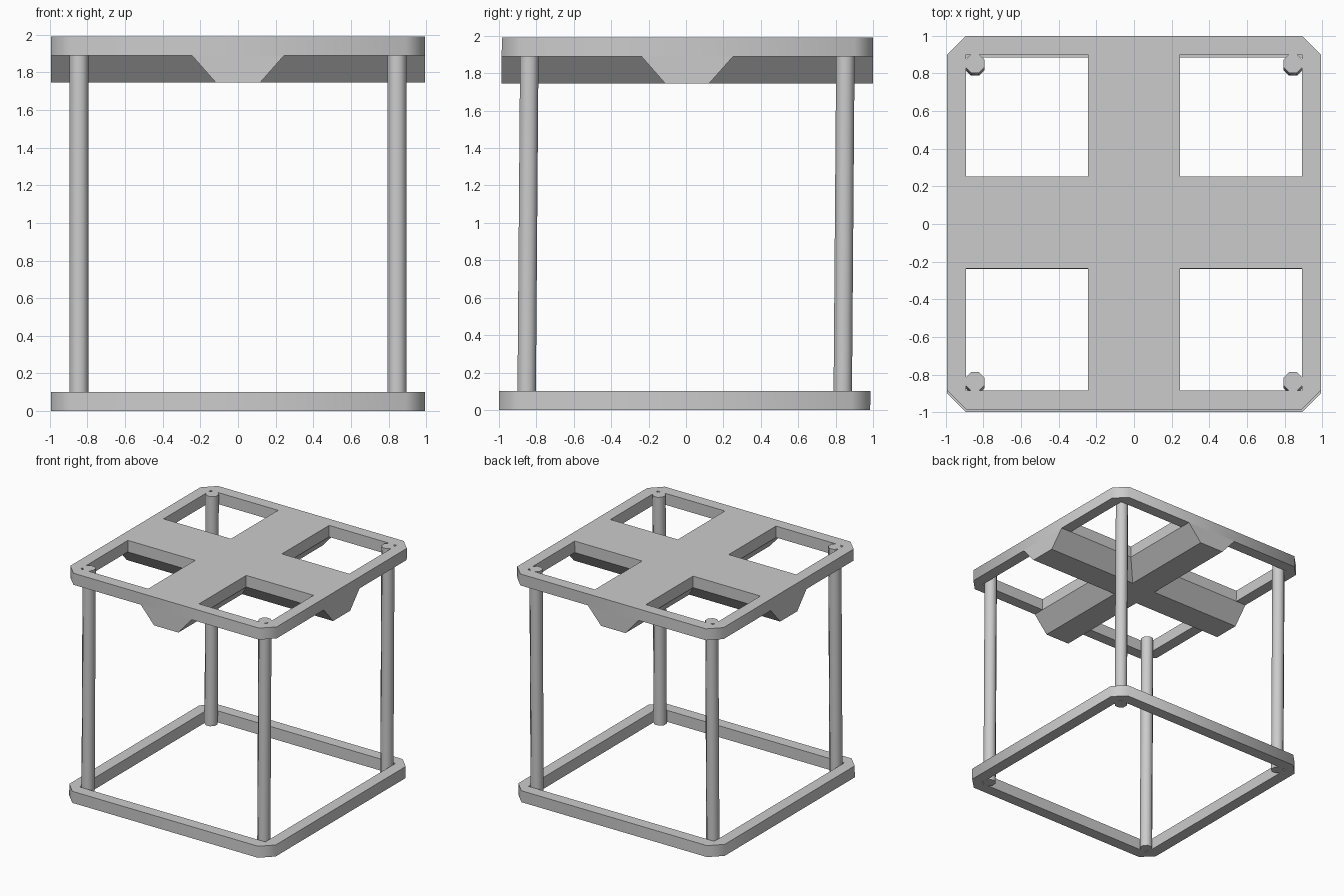
import bpy, bmesh
from math import radians, pi
from mathutils import Matrix

if "Cube" in bpy.data.objects:
    bpy.data.objects.remove(bpy.data.objects["Cube"])

HALF, INNER = 0.9925, 0.893      # outer and inner half width of the frames
BAR = 0.245                      # half width of the cross on the top
RIB = 0.117                      # half width of the rib underside
TOP, THICK, RIB_Z = 1.99, 0.10, 1.745
LEG, LEG_R = 0.845, 0.0533

# The whole stand leans very slightly towards the back
LEAN = Matrix.Identity(4)
LEAN[1][2], LEAN[1][3] = 0.0078, -0.0076


def add(name, mesh, smooth=True):
    mesh.transform(LEAN)
    obj = bpy.data.objects.new(name, mesh)
    bpy.context.collection.objects.link(obj)
    bpy.ops.object.select_all(action='DESELECT')
    obj.select_set(True)
    bpy.context.view_layer.objects.active = obj
    if smooth:
        bpy.ops.object.shade_smooth_by_angle(angle=radians(46))
    return obj


def rect(x0, y0, x1, y1):
    return [(x0, y0), (x1, y0), (x1, y1), (x0, y1)]


def plate(name, loops, z0, z1):
    """Flat plate from an outline and hole loops."""
    curve = bpy.data.curves.new(name, 'CURVE')
    curve.dimensions, curve.fill_mode = '2D', 'BOTH'
    curve.extrude = (z1 - z0) / 2
    for pts in loops:
        s = curve.splines.new('POLY')
        s.points.add(len(pts) - 1)
        for p, (x, y) in zip(s.points, pts):
            p.co = (x, y, 0, 1)
        s.use_cyclic_u = True
    tmp = bpy.data.objects.new(name + "_outline", curve)
    bpy.context.collection.objects.link(tmp)
    dg = bpy.context.evaluated_depsgraph_get()
    mesh = bpy.data.meshes.new_from_object(tmp.evaluated_get(dg))
    bpy.data.objects.remove(tmp)
    mesh.transform(Matrix.Translation((0, 0, (z0 + z1) / 2)))
    bm = bmesh.new()
    bm.from_mesh(mesh)
    bmesh.ops.remove_doubles(bm, verts=bm.verts, dist=1e-4)
    bmesh.ops.recalc_face_normals(bm, faces=bm.faces)
    bm.to_mesh(mesh)
    bm.free()
    return add(name, mesh)


# Base ring and top deck share a chamfered outline
H, C = HALF, INNER
outline = [(C, -H), (H, -C), (H, C), (C, H), (-C, H), (-H, C), (-H, -C), (-C, -H)]
plate("base_frame", [outline, rect(-C, -C, C, C)], 0, THICK)
spans = [(-C, -BAR), (BAR, C)]
windows = [rect(x0, y0, x1, y1) for x0, x1 in spans for y0, y1 in spans]
plate("top_deck", [outline] + windows, TOP - THICK, TOP)


# Tapered cross rib under the deck, lofted between two cross outlines
def cross(w):
    pts, arm = [], [(H, -w), (H, w), (w, w)]
    for _ in range(4):
        pts += arm
        arm = [(-y, x) for x, y in arm]
    return pts


bm = bmesh.new()
low = [bm.verts.new((x, y, RIB_Z)) for x, y in cross(RIB)]
high = [bm.verts.new((x, y, TOP - THICK)) for x, y in cross(BAR)]
for i in range(12):
    j = (i + 1) % 12
    bm.faces.new((low[i], low[j], high[j], high[i]))
bm.faces.new(low[::-1])
bm.faces.new(high)
bmesh.ops.recalc_face_normals(bm, faces=bm.faces)
mesh = bpy.data.meshes.new("cross_rib")
bm.to_mesh(mesh)
bm.free()
add("cross_rib", mesh, smooth=False)

# Octagonal legs in the inner corners
for yn, sy in (("front", -1), ("back", 1)):
    for xn, sx in (("left", -1), ("right", 1)):
        bm = bmesh.new()
        bmesh.ops.create_cone(
            bm, cap_ends=True, segments=8, radius1=LEG_R, radius2=LEG_R, depth=TOP,
            matrix=Matrix.Translation((sx * LEG, sy * LEG, TOP / 2)) @ Matrix.Rotation(pi / 8, 4, 'Z'))
        mesh = bpy.data.meshes.new("leg")
        bm.to_mesh(mesh)
        bm.free()
        add(f"{yn}_{xn}_leg", mesh)
